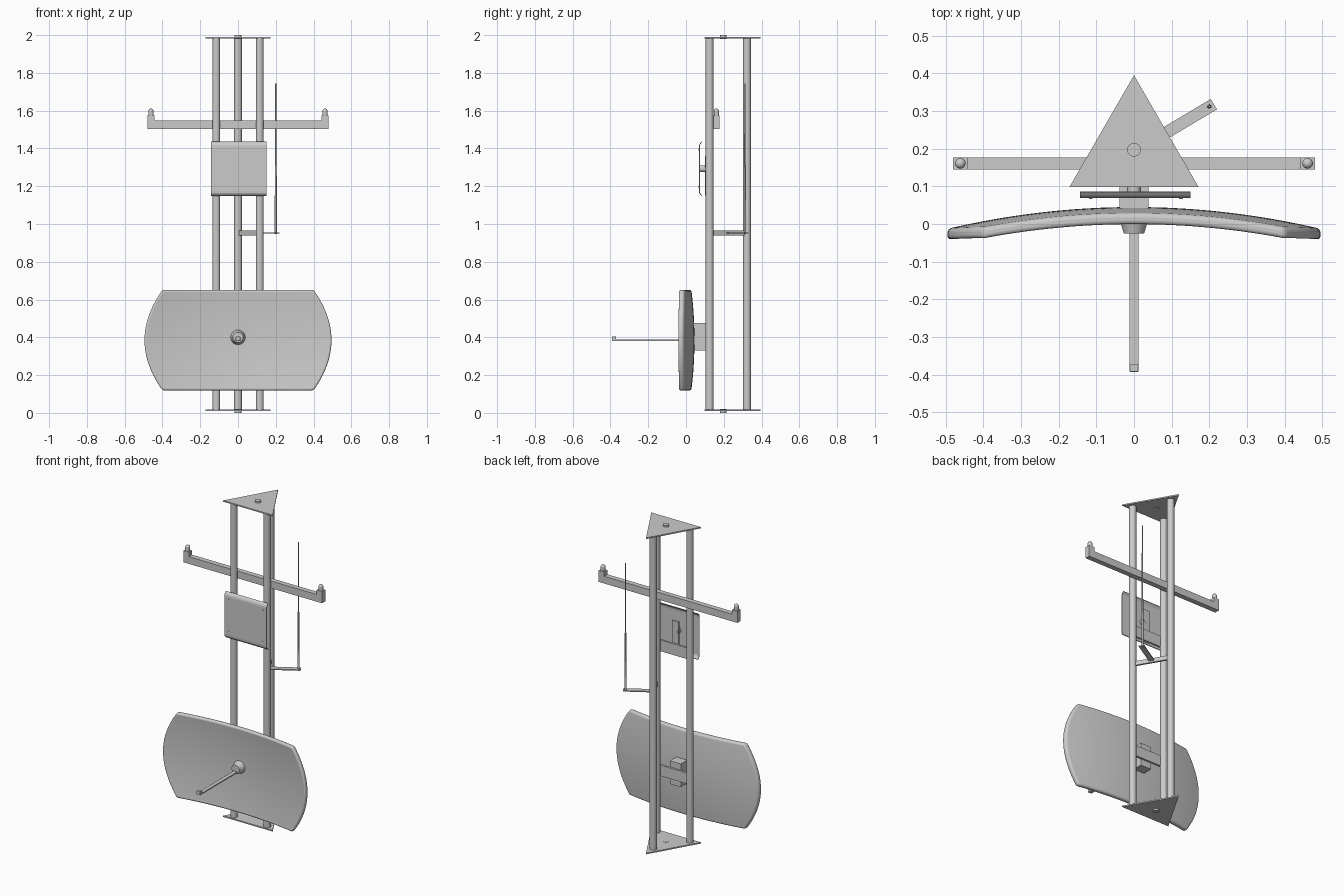
import bpy, bmesh
from math import pi, sin, cos, radians
from mathutils import Vector

if "Cube" in bpy.data.objects:
    bpy.data.objects.remove(bpy.data.objects["Cube"])


def finish(name, bm, smooth=False, bevel=0):
    bmesh.ops.recalc_face_normals(bm, faces=bm.faces[:])
    me = bpy.data.meshes.new(name)
    bm.to_mesh(me)
    bm.free()
    ob = bpy.data.objects.new(name, me)
    bpy.context.collection.objects.link(ob)
    if bevel:
        m = ob.modifiers.new("bevel", 'BEVEL')
        m.width, m.segments, m.limit_method = bevel, 4, 'ANGLE'
        m.angle_limit = radians(40)
    if smooth:
        bpy.ops.object.select_all(action='DESELECT')
        ob.select_set(True)
        bpy.context.view_layer.objects.active = ob
        bpy.ops.object.shade_smooth_by_angle(angle=radians(40))
    return ob


def box(name, x, y, z, bevel=0):
    bm = bmesh.new()
    bmesh.ops.create_cube(bm, size=1)
    for v in bm.verts:
        v.co = [(a + b) / 2 + c * (b - a) for (a, b), c in zip((x, y, z), v.co)]
    return finish(name, bm, bevel=bevel)


def rod(name, a, b, r1, r2=None, seg=32):
    a, b = Vector(a), Vector(b)
    bm = bmesh.new()
    bmesh.ops.create_cone(bm, cap_ends=True, segments=seg, radius1=r1,
                          radius2=r1 if r2 is None else r2, depth=(b - a).length)
    q = Vector((0, 0, 1)).rotation_difference(b - a)
    for v in bm.verts:
        v.co = q @ v.co + (a + b) / 2
    return finish(name, bm, True)


def prism(name, pts, offset):
    bm = bmesh.new()
    f = bm.faces.new([bm.verts.new(p) for p in pts])
    ext = bmesh.ops.extrude_face_region(bm, geom=[f], use_keep_orig=True)
    for v in [g for g in ext["geom"] if isinstance(g, bmesh.types.BMVert)]:
        v.co += Vector(offset)
    return finish(name, bm)


def beam(name, a, b, width, z0, z1):
    """flat bar between two plan points"""
    a, b = Vector(a), Vector(b)
    d = (b - a).normalized()
    n = Vector((-d.y, d.x)) * width / 2
    return prism(name, [(*p, z0) for p in (a + n, b + n, b - n, a - n)], (0, 0, z1 - z0))


# mast: triangular end plates with bosses, three tubes
CY = 0.197
for end, z, b in (("bottom", 0.01, 0), ("top", 1.982, 1.98)):
    tri = [(0.198 * sin(t), CY + 0.198 * cos(t), z) for t in (0, 2 * pi / 3, 4 * pi / 3)]
    prism(end + "_plate", tri, (0, 0, 0.008))
    rod(end + "_boss", (0, CY, b), (0, CY, b + 0.02), 0.018)
for name, x, y in (("left", -0.115, 0.125), ("right", 0.115, 0.125), ("rear", 0, 0.323)):
    rod(name + "_mast_tube", (x, y, 0.015), (x, y, 1.985), 0.021)

# sensor crossarm with domed end knobs
box("crossarm", (-0.48, 0.48), (0.145, 0.177), (1.503, 1.548))
for name, s in (("left", -1), ("right", 1)):
    box(name + "_end_block", sorted((s * 0.442, s * 0.48)), (0.145, 0.177), (1.503, 1.575))
    rod(name + "_knob_stem", (s * 0.461, 0.161, 1.57), (s * 0.461, 0.161, 1.597), 0.014)
    bm = bmesh.new()
    bmesh.ops.create_uvsphere(bm, u_segments=24, v_segments=12, radius=0.014)
    for v in bm.verts:
        v.co += Vector((s * 0.461, 0.161, 1.597))
    finish(name + "_knob_dome", bm, True)

# flat panel antenna: thin sheet with lips bent back at top and bottom
half = [(0.069, 0.115), (0.070, 0.127), (0.075, 0.137), (0.085, 0.145)]
inner = [(0.086, 0.142), (0.079, 0.134), (0.074, 0.125), (0.073, 0.113)]
front = [(y, -z) for y, z in reversed(half)] + half
back = inner + [(y, -z) for y, z in reversed(inner)]
prism("panel_sheet", [(-0.143, y, 1.292 + z) for y, z in front + back], (0.293, 0, 0))
for i, (x, z) in enumerate(((-0.115, 1.395), (0.125, 1.395), (-0.115, 1.195), (0.125, 1.195))):
    rod(f"panel_screw_{i}", (x, 0.072, z), (x, 0.067, z), 0.005, seg=12)
rod("panel_pivot", (0, 0.071, 1.292), (0, 0.107, 1.292), 0.018)
box("panel_upright", (-0.024, 0.024), (0.1, 0.106), (1.15, 1.36))
box("panel_crossbar", (-0.115, 0.115), (0.106, 0.118), (1.15, 1.22))

# whip antenna on an outrigger from the right side of the mast
beam("whip_crossbar", (0.005, 0.314), (0.11, 0.134), 0.012, 0.94, 0.966)
beam("whip_arm", (0.056, 0.225), (0.212, 0.318), 0.032, 0.95, 0.956)
rod("whip_base", (0.2, 0.312, 0.948), (0.2, 0.312, 1.31), 0.006, 0.005, 16)
rod("whip_tip", (0.2, 0.312, 1.31), (0.2, 0.312, 1.745), 0.004, 0.003, 16)

# dish: paraboloid slab with flat top and bottom and curved sides
bm = bmesh.new()
bmesh.ops.create_grid(bm, x_segments=32, y_segments=20, size=1)
for v in bm.verts:
    u, t = v.co.x, v.co.y
    x, z = u * (0.40 + 0.095 * (1 - t * t)), t * 0.266
    v.co = (x, 0.045 - 0.235 * (x * x + z * z), 0.385 + z)
ext = bmesh.ops.extrude_face_region(bm, geom=bm.faces[:], use_keep_orig=True)
for v in [g for g in ext["geom"] if isinstance(g, bmesh.types.BMVert)]:
    v.co.y -= 0.03
finish("dish_reflector", bm, True, bevel=0.011)

# dish feed: hub cone, flat boom and tip
rod("feed_hub", (0, 0.018, 0.4), (0, -0.025, 0.4), 0.04, 0.027)
box("feed_boom", (-0.012, 0.012), (-0.39, -0.02), (0.381, 0.388))
box("feed_tip", (-0.012, 0.012), (-0.393, -0.371), (0.381, 0.404), bevel=0.003)

# dish mount
box("dish_mount_block", (-0.038, 0.038), (0.035, 0.106), (0.33, 0.475))
box("dish_mount_crossbar", (-0.115, 0.115), (0.104, 0.118), (0.37, 0.437))
